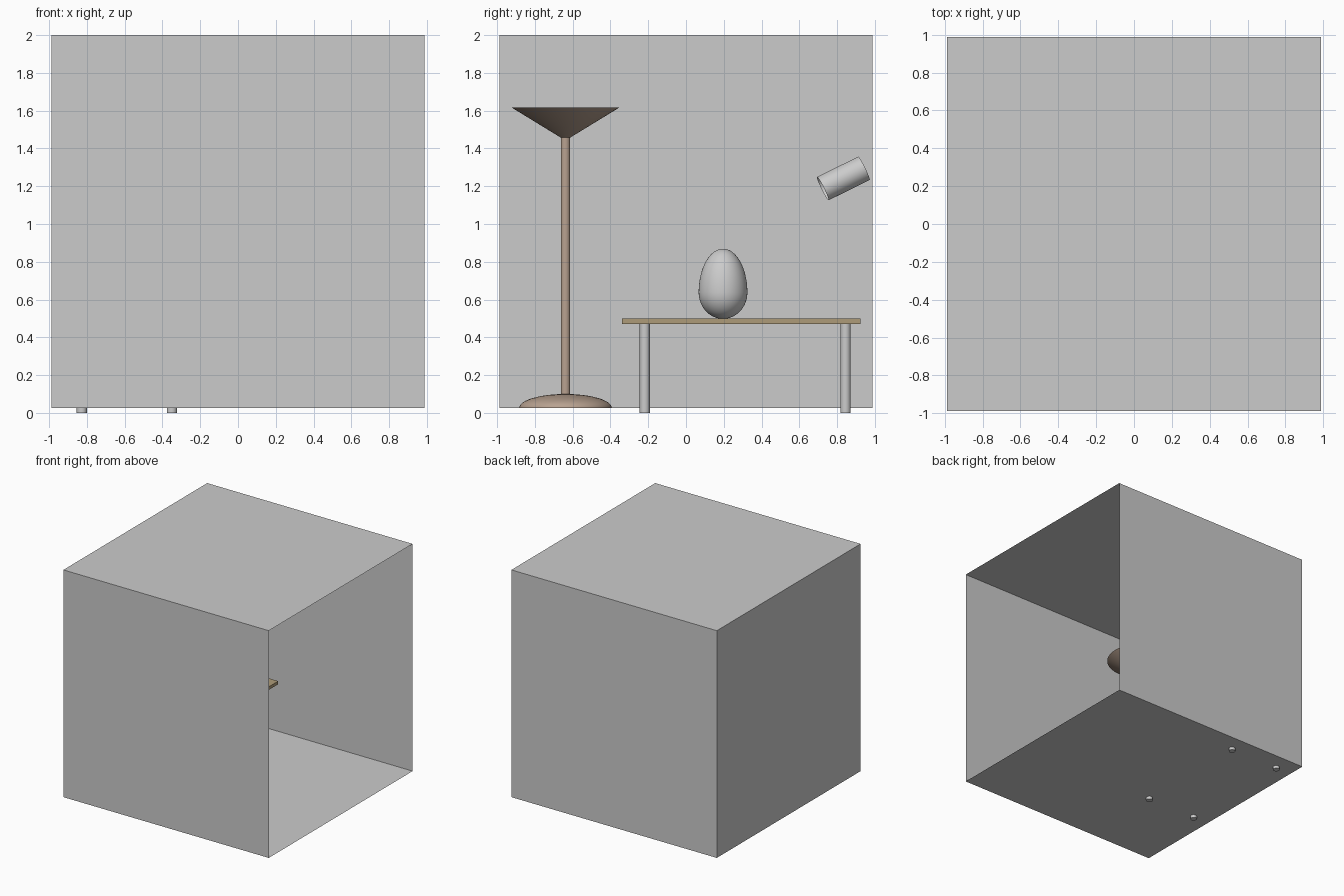
import bpy, bmesh, math
from mathutils import Vector

if "Cube" in bpy.data.objects:
    bpy.data.objects.remove(bpy.data.objects["Cube"])


def material(name, rgb):
    m = bpy.data.materials.new(name)
    m.diffuse_color = (*rgb, 1)
    m.use_nodes = True
    m.node_tree.nodes["Principled BSDF"].inputs["Base Color"].default_value = m.diffuse_color
    return m


WOOD = material("wood", (0.42, 0.33, 0.19))
BRONZE = material("bronze", (0.48, 0.36, 0.28))


def finish(name, bm, loc, mat=None, smooth=True):
    bmesh.ops.remove_doubles(bm, verts=bm.verts, dist=1e-5)
    bmesh.ops.recalc_face_normals(bm, faces=bm.faces)
    me = bpy.data.meshes.new(name)
    bm.to_mesh(me)
    bm.free()
    ob = bpy.data.objects.new(name, me)
    ob.location = loc
    bpy.context.collection.objects.link(ob)
    if mat:
        me.materials.append(mat)
    if smooth:
        bpy.ops.object.select_all(action='DESELECT')
        bpy.context.view_layer.objects.active = ob
        ob.select_set(True)
        bpy.ops.object.shade_smooth_by_angle(angle=math.radians(35))
    return ob


def lathe(name, profile, loc, mat=None, steps=48):
    """Spin (radius, height) points around z."""
    bm = bmesh.new()
    vs = [bm.verts.new((r, 0, z)) for r, z in profile]
    es = [bm.edges.new(p) for p in zip(vs, vs[1:])]
    bmesh.ops.spin(bm, geom=vs + es, cent=(0, 0, 0), axis=(0, 0, 1),
                   angle=2 * math.pi, steps=steps)
    return finish(name, bm, loc, mat)


def box(name, loc, size, mat=None, open_right=False):
    bm = bmesh.new()
    bmesh.ops.create_cube(bm, size=1)
    bmesh.ops.scale(bm, vec=size, verts=bm.verts)
    if open_right:
        bmesh.ops.delete(bm, geom=[f for f in bm.faces if f.calc_center_median().x > 0.4 * size[0]],
                         context='FACES')
    return finish(name, bm, loc, mat, smooth=False)


# Room shell, open on the right
box("room", (0, 0, 1.013), (1.975, 1.975, 1.975), open_right=True)

# Table
box("table_top", (-0.588, 0.292, 0.485), (0.656, 1.264, 0.027), WOOD)
for i, x in enumerate((-0.827, -0.35)):
    for j, y in enumerate((-0.218, 0.845)):
        lathe(f"table_leg_{i}{j}", [(0, 0), (0.027, 0), (0.027, 0.473), (0, 0.473)],
              (x, y, 0), steps=32)

# Floor lamp: domed base, pole, open conical shade
LAMP = (-0.62, -0.638, 0)
dome = [(0.245 * math.cos(t), 0.027 + 0.073 * math.sin(t))
        for t in (math.pi / 2 * k / 12 for k in range(13))]
lathe("lamp_base", [(0, 0.027)] + dome, LAMP, BRONZE)
lathe("lamp_pole", [(0.025, 0.095), (0.025, 1.46)], LAMP, BRONZE, 32)
lathe("lamp_shade", [(0, 1.458), (0.026, 1.458), (0.286, 1.617)], LAMP, BRONZE, 64)

# Egg: short round bottom, taller narrow top
egg = []
for k in range(33):
    t = -math.pi / 2 + math.pi * k / 32
    egg.append((0.129 * math.cos(t), math.sin(t) * (0.14 if t < 0 else 0.231)))
lathe("egg", egg, (-0.58, 0.196, 0.638))

# Spotlight can aimed at the egg, with a slightly recessed lens
spot = lathe("spotlight", [(0, 0.105), (0.069, 0.105), (0.069, 0.122),
                           (0.069, -0.122), (0, -0.122)], (-0.65, 0.833, 1.241))
spot.rotation_euler = Vector((0.1, -0.897, -0.443)).to_track_quat('Z', 'Y').to_euler()
